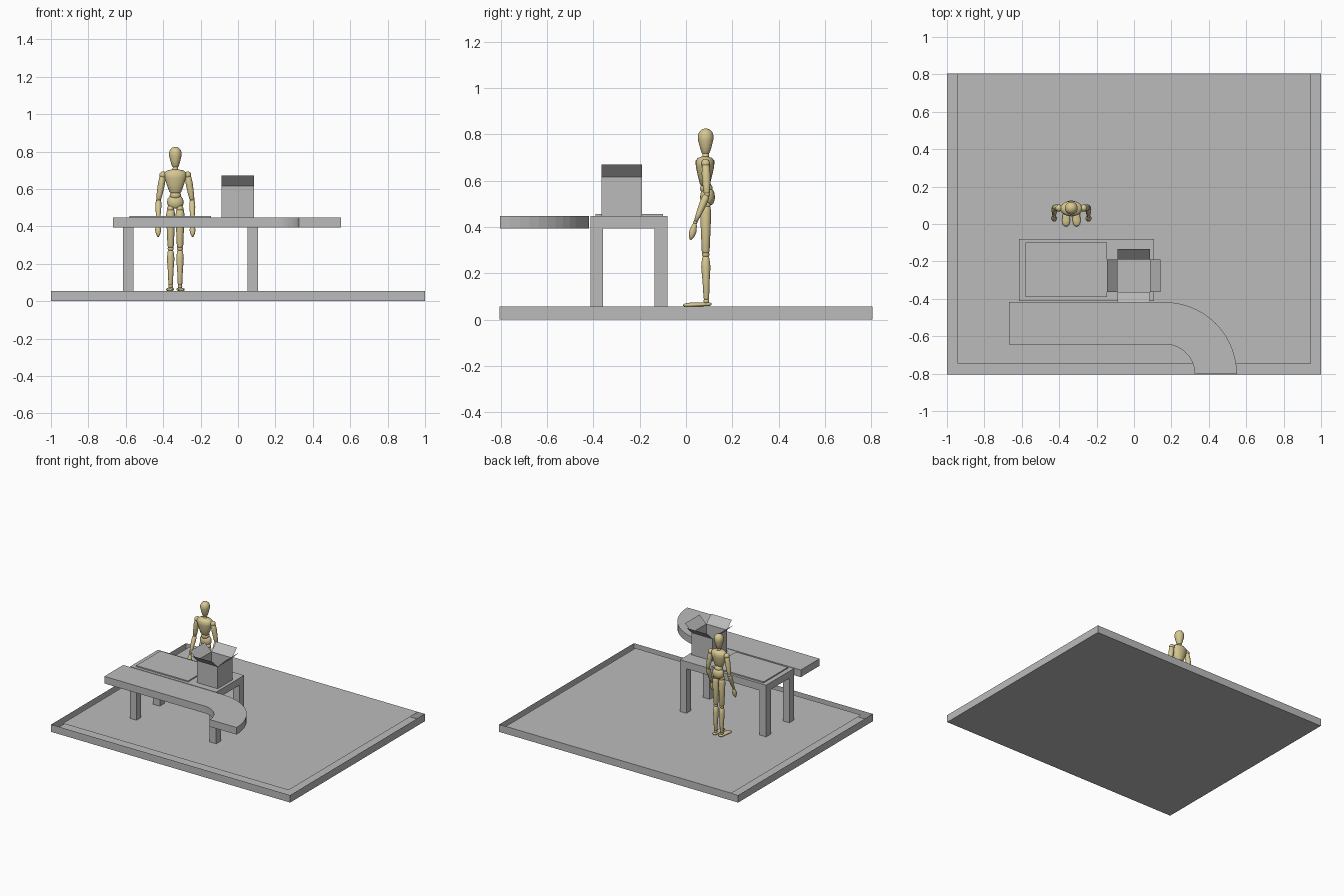
import bpy, bmesh, math
from mathutils import Vector

if "Cube" in bpy.data.objects:
    bpy.data.objects.remove(bpy.data.objects["Cube"])


def material(name, rgb):
    m = bpy.data.materials.new(name)
    m.use_nodes = True
    m.diffuse_color = (*rgb, 1)
    m.node_tree.nodes["Principled BSDF"].inputs["Base Color"].default_value = (*rgb, 1)
    return m


GREY = material("plain grey", (0.5, 0.5, 0.5))
WOOD = material("pale wood", (0.68, 0.58, 0.29))


def finish(name, bm, mat, smooth=False):
    me = bpy.data.meshes.new(name)
    bm.to_mesh(me)
    bm.free()
    me.materials.append(mat)
    for p in me.polygons:
        p.use_smooth = smooth
    ob = bpy.data.objects.new(name, me)
    bpy.context.collection.objects.link(ob)
    return ob


def box(name, lo, hi, open_top=False):
    lo, hi = Vector(lo), Vector(hi)
    bm = bmesh.new()
    bmesh.ops.create_cube(bm, size=1)
    for v in bm.verts:
        v.co = (lo + hi) / 2 + v.co * (hi - lo)
    if open_top:
        top = [f for f in bm.faces if f.normal.z > 0.9]
        bmesh.ops.delete(bm, geom=top, context="FACES_ONLY")
    return finish(name, bm, GREY)


def panel(name, corners):
    bm = bmesh.new()
    bm.faces.new([bm.verts.new(c) for c in corners])
    return finish(name, bm, GREY)


def limb(name, a, b, profile, depth=1.0):
    """Lathed wooden part from a to b; profile lists (fraction along, radius)."""
    a, b = Vector(a), Vector(b)
    axis = b - a
    turn = Vector((0, 0, 1)).rotation_difference(axis)
    if axis.z < 0 and abs(axis.x) + abs(axis.y) < 1e-4:
        turn = Vector((0, 0, 1)).rotation_difference(Vector((0, 1e-4, -1)))
    bm = bmesh.new()
    n = 20
    rings = []
    for t, r in profile:
        ring = []
        for i in range(n):
            w = math.tau * i / n
            p = Vector((r * math.cos(w), r * depth * math.sin(w), t * axis.length))
            ring.append(bm.verts.new(a + turn @ p))
        rings.append(ring)
    for r0, r1 in zip(rings, rings[1:]):
        for i in range(n):
            j = (i + 1) % n
            bm.faces.new((r0[i], r0[j], r1[j], r1[i]))
    bm.faces.new(rings[0][::-1])
    bm.faces.new(rings[-1])
    bmesh.ops.recalc_face_normals(bm, faces=bm.faces[:])
    return finish(name, bm, WOOD, True)


def ball(name, centre, radii):
    bm = bmesh.new()
    bmesh.ops.create_uvsphere(bm, u_segments=20, v_segments=12, radius=1)
    for v in bm.verts:
        v.co = Vector(centre) + v.co * Vector(radii)
    return finish(name, bm, WOOD, True)


# Shallow tray with a raised floor sheet that stops short of three walls
FLOOR = 0.056
box("floor_tray", (-1, -0.805, 0), (1, 0.805, FLOOR), open_top=True)
panel("floor_sheet", [(-0.945, -0.745, FLOOR), (0.945, -0.745, FLOOR),
                      (0.945, 0.805, FLOOR), (-0.945, 0.805, FLOOR)])

# Table
box("table_top", (-0.615, -0.413, 0.393), (0.107, -0.08, 0.447))
for sx, x in (("right", -0.615), ("left", 0.052)):
    for sy, y in (("front", -0.413), ("back", -0.135)):
        box(f"table_leg_{sy}_{sx}", (x, y, FLOOR), (x + 0.055, y + 0.055, 0.393))
box("table_mat", (-0.58, -0.39, 0.447), (-0.145, -0.1, 0.456))

# Conveyor: a straight run with a quarter turn toward the front
bm = bmesh.new()
cx, cy, outer, inner, steps = 0.165, -0.803, 0.385, 0.16, 14
arc = [math.pi / 2 * (1 - i / steps) for i in range(steps + 1)]
pairs = [((-0.668, cy + outer), (-0.668, cy + inner))]
for w in arc:
    c, s = math.cos(w), math.sin(w)
    pairs.append(((cx + outer * c, cy + outer * s), (cx + inner * c, cy + inner * s)))
verts = [[bm.verts.new((*p, 0.393)) for p in pair] for pair in pairs]
faces = [bm.faces.new((p[0], q[0], q[1], p[1])) for p, q in zip(verts, verts[1:])]
up = bmesh.ops.extrude_face_region(bm, geom=faces)
for v in up["geom"]:
    if isinstance(v, bmesh.types.BMVert):
        v.co.z = 0.447
bmesh.ops.recalc_face_normals(bm, faces=bm.faces[:])
finish("conveyor", bm, GREY)

# Open carton with four flaps folded outward
bx, by, half, rim, out = -0.002, -0.277, 0.087, 0.615, 0.056
box("carton", (bx - half, by - half, 0.448), (bx + half, by + half, rim), open_top=True)
for name, dx, dy in (("left", 1, 0), ("right", -1, 0), ("front", 0, -1), ("back", 0, 1)):
    d, side = Vector((dx, dy, 0)), Vector((-dy, dx, 0)) * half
    hinge = Vector((bx, by, rim)) + d * half
    tip = hinge + d * out + Vector((0, 0, out))
    panel(f"carton_flap_{name}", [hinge - side, tip - side, tip + side, hinge + side])

# Jointed wooden figure: head and trunk
MX, MY = -0.335, 0.085
limb("figure_head", (MX, MY, 0.715), (MX, MY, 0.826),
     [(0, 0.012), (0.06, 0.018), (0.3, 0.026), (0.55, 0.033), (0.72, 0.034),
      (0.86, 0.028), (0.95, 0.018), (1, 0.004)])
limb("figure_neck", (MX, MY, 0.69), (MX, MY, 0.722), [(0, 0.016), (1, 0.013)])
limb("figure_chest", (MX, MY - 0.003, 0.575), (MX, MY - 0.003, 0.705),
     [(0, 0.022), (0.08, 0.032), (0.35, 0.045), (0.65, 0.058), (0.85, 0.06),
      (0.95, 0.045), (1, 0.018)], 0.68)
ball("figure_waist", (MX, MY + 0.003, 0.567), (0.03, 0.027, 0.025))
limb("figure_pelvis", (MX, MY + 0.008, 0.495), (MX, MY + 0.008, 0.565),
     [(0, 0.026), (0.15, 0.038), (0.45, 0.045), (0.75, 0.041), (0.93, 0.032), (1, 0.02)], 0.72)

# Legs and arms, mirrored
for name, s in (("left", 1), ("right", -1)):
    lx = MX + s * 0.025
    ball(f"figure_hip_{name}", (lx, MY, 0.495), (0.019, 0.021, 0.019))
    limb(f"figure_thigh_{name}", (lx, MY, 0.285), (lx, MY, 0.495),
         [(0, 0.013), (0.05, 0.017), (0.5, 0.021), (0.85, 0.024), (0.96, 0.02), (1, 0.013)])
    ball(f"figure_knee_{name}", (lx, MY, 0.282), (0.016, 0.016, 0.016))
    limb(f"figure_shin_{name}", (lx, MY + 0.003, 0.085), (lx, MY, 0.275),
         [(0, 0.009), (0.04, 0.012), (0.4, 0.015), (0.75, 0.02), (0.95, 0.016), (1, 0.01)])
    ball(f"figure_ankle_{name}", (lx, MY + 0.003, 0.08), (0.012, 0.012, 0.012))
    limb(f"figure_foot_{name}", (lx, MY + 0.025, 0.067), (lx + s * 0.004, -0.012, 0.062),
         [(0, 0.01), (0.08, 0.017), (0.4, 0.018), (0.75, 0.022), (0.93, 0.017), (1, 0.007)], 0.45)

    shoulder = Vector((MX + s * 0.066, MY, 0.675))
    elbow = Vector((MX + s * 0.09, MY + 0.005, 0.54))
    wrist = Vector((MX + s * 0.092, MY - 0.045, 0.42))
    ball(f"figure_shoulder_{name}", shoulder, (0.019, 0.019, 0.019))
    limb(f"figure_upper_arm_{name}", shoulder, elbow,
         [(0, 0.012), (0.08, 0.017), (0.35, 0.019), (0.75, 0.016), (0.95, 0.013), (1, 0.009)])
    ball(f"figure_elbow_{name}", elbow, (0.013, 0.013, 0.013))
    limb(f"figure_forearm_{name}", elbow, wrist,
         [(0, 0.01), (0.08, 0.015), (0.3, 0.016), (0.7, 0.012), (1, 0.007)])
    ball(f"figure_wrist_{name}", wrist, (0.009, 0.009, 0.009))
    limb(f"figure_hand_{name}", wrist, wrist + Vector((0, -0.02, -0.075)),
         [(0, 0.006), (0.2, 0.011), (0.5, 0.016), (0.8, 0.012), (1, 0.004)])
